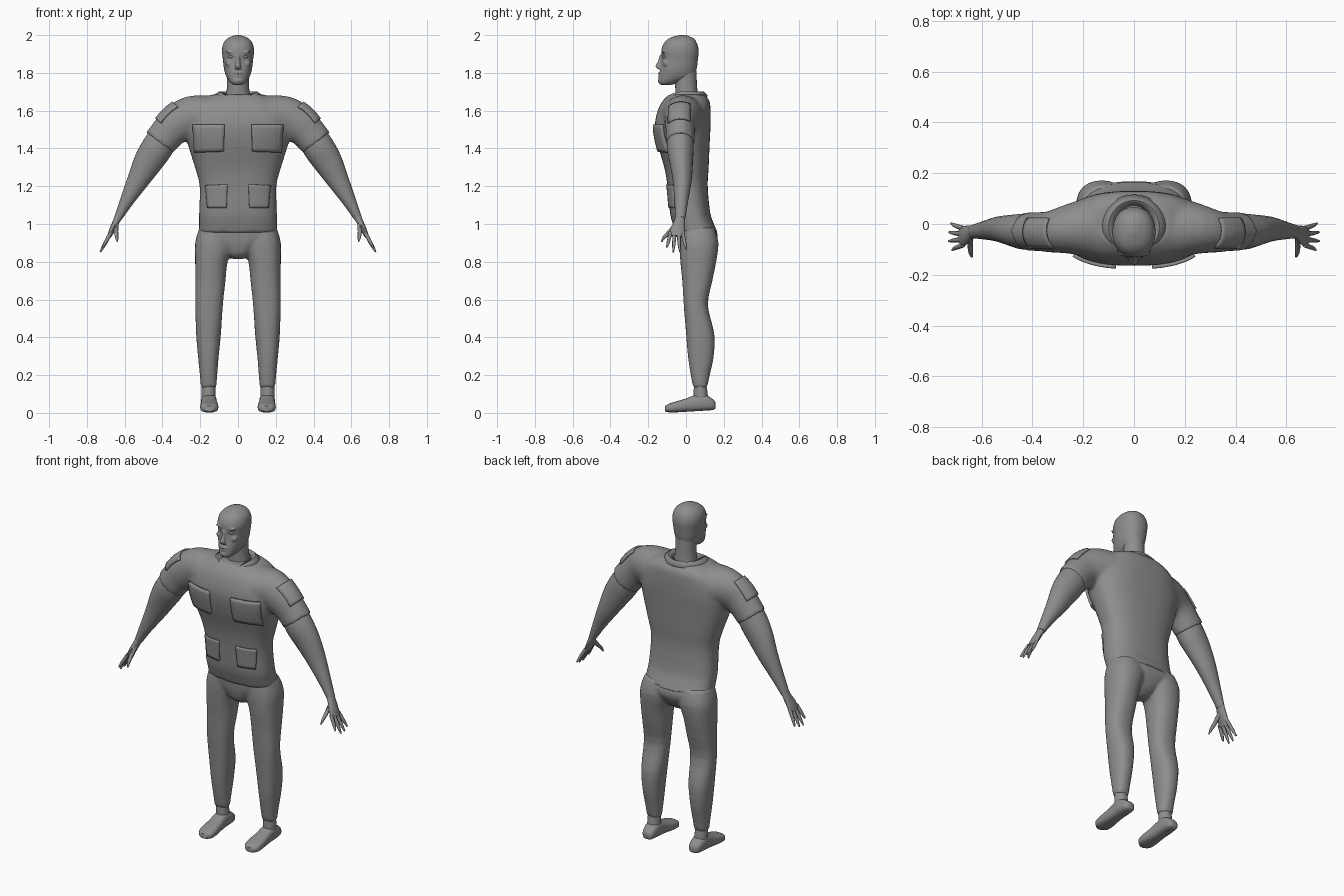
import bpy, bmesh, math
from mathutils import Vector, Matrix

if "Cube" in bpy.data.objects:
    bpy.data.objects.remove(bpy.data.objects["Cube"])

grey = bpy.data.materials.new("plain grey")
grey.use_nodes = True
grey.diffuse_color = (0.27, 0.27, 0.27, 1)
grey.node_tree.nodes["Principled BSDF"].inputs["Base Color"].default_value = grey.diffuse_color

X, Y, Z = Vector((1, 0, 0)), Vector((0, 1, 0)), Vector((0, 0, 1))


def spline(rows, steps):
    """Catmull-Rom interpolation of rows of numbers."""
    rows = [Vector(r) for r in rows]
    out = []
    for i in range(len(rows) - 1):
        a, b, c, d = rows[max(i - 1, 0)], rows[i], rows[i + 1], rows[min(i + 2, len(rows) - 1)]
        for k in range(steps):
            t = k / steps
            out.append(b + (c - a) * t / 2 + (a * 2 - b * 5 + c * 4 - d) * t * t / 2
                       + (b * 3 - a - c * 3 + d) * t ** 3 / 2)
    return out + [rows[-1]]


def loft(bm, rows, axes=None, side=1, power=2.0, sides=24, steps=3):
    """Skin rings (x, y, z, radius_u, radius_v); without axes they follow the path."""
    rows = spline(rows, steps)
    rings = []
    for i, row in enumerate(rows):
        centre = Vector(row[:3])
        if axes:
            u, v = axes
        else:
            t = Vector(rows[min(i + 1, len(rows) - 1)][:3]) - Vector(rows[max(i - 1, 0)][:3])
            u = Y.cross(t).normalized()
            v = t.cross(u).normalized()
        ring = []
        for k in range(sides):
            c, s = math.cos(math.tau * k / sides), math.sin(math.tau * k / sides)
            c, s = (math.copysign(abs(q) ** (2 / power), q) for q in (c, s))
            p = centre + u * c * max(row[3], 0.002) + v * s * max(row[4], 0.002)
            ring.append(bm.verts.new((p.x * side, p.y, p.z)))
        rings.append(ring)
    for a, b in zip(rings, rings[1:]):
        for k in range(sides):
            n = (k + 1) % sides
            bm.faces.new((a[k], a[n], b[n], b[k]))
    bm.faces.new(rings[0])
    bm.faces.new(rings[-1])


def upright(rows):
    """Turn (z, x centre, half width, front, back) into horizontal rings."""
    return [(x, (f + b) / 2, z, w, (b - f) / 2) for z, x, w, f, b in rows]


def blob(bm, centre, size, side=1, tilt=0):
    place = Matrix.Translation((centre[0] * side, centre[1], centre[2]))
    turn = Matrix.Rotation(tilt * side, 4, 'Y')
    bmesh.ops.create_uvsphere(bm, u_segments=12, v_segments=8, radius=1,
                              matrix=place @ turn @ Matrix.Diagonal((*size, 1)))


def finish(name, bm, voxel=0):
    bmesh.ops.recalc_face_normals(bm, faces=bm.faces)
    mesh = bpy.data.meshes.new(name)
    bm.to_mesh(mesh)
    bm.free()
    mesh.materials.append(grey)
    obj = bpy.data.objects.new(name, mesh)
    bpy.context.collection.objects.link(obj)
    bpy.ops.object.select_all(action='DESELECT')
    bpy.context.view_layer.objects.active = obj
    obj.select_set(True)
    bpy.ops.object.shade_smooth_by_angle(angle=math.radians(50))
    if voxel:
        m = obj.modifiers.new("blend", 'REMESH')
        m.mode, m.voxel_size, m.use_smooth_shade = 'VOXEL', voxel, True
        m = obj.modifiers.new("soften", 'SMOOTH')
        m.factor, m.iterations = 0.5, 4
    return obj


def patch(name, target, corners, centre, turn, thickness):
    """Cloth plate laid on the target along its own z axis."""
    bm = bmesh.new()
    n = 8
    (a, b, c, d) = [Vector((*p, 0)) for p in corners]
    grid = [[bm.verts.new(a.lerp(b, i / n).lerp(d.lerp(c, i / n), j / n)) for i in range(n + 1)]
            for j in range(n + 1)]
    for j in range(n):
        for i in range(n):
            bm.faces.new((grid[j][i], grid[j][i + 1], grid[j + 1][i + 1], grid[j + 1][i]))
    obj = finish(name, bm)
    if obj.data.polygons[0].normal.z < 0:
        obj.data.flip_normals()
    obj.matrix_world = Matrix.Translation(centre) @ turn
    m = obj.modifiers.new("lay on cloth", 'SHRINKWRAP')
    m.target, m.wrap_method, m.use_project_z = target, 'PROJECT', True
    m.use_negative_direction, m.use_positive_direction = True, False
    m = obj.modifiers.new("thickness", 'SOLIDIFY')
    m.thickness, m.offset = thickness, 1


SIDES = (("left", 1), ("right", -1))

# Shirt: torso blended with both short sleeves
bm = bmesh.new()
loft(bm, upright([(.955, 0, .208, -.055, .168), (1.0, 0, .206, -.07, .148), (1.06, 0, .206, -.085, .128),
                  (1.2, 0, .203, -.098, .115), (1.3, 0, .228, -.115, .12), (1.42, 0, .265, -.15, .125),
                  (1.52, 0, .285, -.165, .13), (1.6, 0, .26, -.15, .13), (1.65, 0, .21, -.125, .125),
                  (1.685, 0, .14, -.09, .1)]), (X, Y), power=2.5, sides=40)
for _, s in SIDES:
    loft(bm, [(.05, -.015, 1.54, .14, .135), (.16, -.015, 1.56, .122, .125), (.25, -.02, 1.565, .112, .1),
              (.32, -.03, 1.53, .104, .083), (.37, -.03, 1.485, .093, .077), (.415, -.03, 1.43, .09, .076)],
         side=s)
shirt = finish("shirt", bm, 0.011)

# Collar: folded band open at the throat
bm = bmesh.new()
strip = []
for k in range(33):
    f = abs(k - 16) / 16
    a = math.pi / 2 + (k - 16) / 16 * math.pi * 0.98
    c, s = math.cos(a), math.sin(a)
    drop = max(f - 0.5, 0) ** 2 * 0.26
    strip.append([bm.verts.new((c * w, s * d - 0.012, z - drop * g)) for w, d, z, g in
                  ((.072, .085, 1.69, 0.9), (.1, .105, 1.702, 1), (.135, .128, 1.678, 1.3))])
for a, b in zip(strip, strip[1:]):
    for i in range(2):
        bm.faces.new((a[i], a[i + 1], b[i + 1], b[i]))
collar = finish("collar", bm)
collar.modifiers.new("thickness", 'SOLIDIFY').thickness = 0.008

# Pockets and sleeve patches
facing = Matrix.Rotation(math.pi / 2, 4, 'X')
for label, s in SIDES:
    patch(label + "_chest_pocket", shirt, [(s * .075, -.07), (s * .225, -.075), (s * .235, .07), (s * .07, .07)],
          (0, -.5, 1.457), facing, .014)
    patch(label + "_waist_pocket", shirt, [(s * .06, -.065), (s * .16, -.065), (s * .17, .055), (s * .055, .06)],
          (0, -.5, 1.15), facing, .008)
    patch(label + "_sleeve_patch", shirt, [(-.062, -.055), (.062, -.055), (.062, .055), (-.062, .055)],
          (s * .46, -.035, 1.66), Matrix.Rotation(s * .86, 4, 'Y'), .009)

# Trousers: pelvis blended with both legs
bm = bmesh.new()
loft(bm, upright([(.815, 0, .03, .01, .08), (.84, 0, .07, -.02, .12), (.88, 0, .11, -.035, .15),
                  (.92, 0, .185, -.042, .168), (.96, 0, .2, -.045, .162), (1.0, 0, .19, -.045, .13)]),
     (X, Y), power=2.5, sides=32)
for _, s in SIDES:
    loft(bm, upright([(.98, .115, .09, -.03, .15), (.9, .125, .102, -.036, .172), (.8, .141, .086, -.03, .16),
                      (.7, .146, .08, -.02, .14), (.57, .153, .073, -.012, .116), (.42, .156, .066, 0, .15),
                      (.3, .157, .055, .01, .147), (.2, .156, .046, .025, .126), (.135, .156, .041, .038, .112)]),
         (X, Y), side=s, power=2.3)
finish("trousers", bm, 0.009)

# Forearms, hands, ankles and shoes
for label, s in SIDES:
    bm = bmesh.new()
    loft(bm, [(.39, -.03, 1.465, .08, .068), (.43, -.03, 1.40, .083, .071), (.475, -.025, 1.33, .077, .062),
              (.53, -.02, 1.23, .058, .05), (.59, -.025, 1.12, .036, .036), (.636, -.03, 1.03, .021, .026)], side=s)
    finish(label + "_forearm", bm)

    bm = bmesh.new()
    loft(bm, [(.63, -.03, 1.045, .02, .024), (.646, -.035, 1.01, .018, .03), (.665, -.045, .97, .016, .038),
              (.682, -.05, .935, .011, .039)], side=s, sides=12)
    for i in range(4):
        y = -.083 + i * .022
        reach = (.035, .048, .047, .04)[i]
        tip = y + (i - 1.5) * .013
        loft(bm, [(.672, y, .955, .01, .01), (.682 + reach * .5, (y + tip) / 2, .942 - reach, .0095, .009),
                  (.681 + reach, tip, .945 - reach * 1.95, .004, .004)], side=s, sides=8)
    loft(bm, [(.645, -.045, 1.0, .012, .016), (.645, -.085, .96, .011, .012), (.642, -.115, .93, .009, .009),
              (.638, -.13, .905, .003, .003)], side=s, sides=8)
    finish(label + "_hand", bm)

    bm = bmesh.new()
    loft(bm, upright([(.145, .156, .036, .042, .108), (.1, .156, .037, .04, .115), (.05, .156, .038, .04, .12)]),
         (X, Y), side=s)
    finish(label + "_ankle", bm)

    bm = bmesh.new()
    loft(bm, [(.152, .157, .04, .015, .014), (.153, .145, .043, .032, .027), (.154, .1, .055, .041, .043),
              (.154, .05, .052, .041, .043), (.153, 0, .041, .044, .035), (.152, -.05, .032, .048, .029),
              (.152, -.09, .026, .044, .023), (.152, -.112, .022, .022, .014)],
         (X, Z), side=s, power=2.8)
    finish(label + "_shoe", bm)

# Neck
bm = bmesh.new()
loft(bm, upright([(1.62, 0, .07, -.06, .07), (1.69, 0, .062, -.056, .062), (1.74, 0, .058, -.058, .058),
                  (1.81, 0, .058, -.06, .055)]), (X, Y))
finish("neck", bm)

# Head with brow, nose, cheeks and lips blended in
bm = bmesh.new()
loft(bm, upright([(1.737, 0, .025, -.135, -.075), (1.75, 0, .042, -.146, -.03), (1.78, 0, .062, -.143, .04),
                  (1.82, 0, .074, -.136, .056), (1.87, 0, .08, -.128, .063), (1.92, 0, .085, -.131, .067),
                  (1.96, 0, .076, -.115, .057), (1.985, 0, .052, -.085, .037), (2.0, 0, .016, -.04, 0)]),
     (X, Y), power=2.2, sides=32)
loft(bm, [(0, -.125, 1.895, .011, .014), (0, -.135, 1.86, .011, .014), (0, -.146, 1.835, .015, .017),
          (0, -.137, 1.82, .017, .012)], (X, Y), sides=12)
blob(bm, (0, -.136, 1.798), (.026, .014, .006))
blob(bm, (0, -.135, 1.784), (.023, .014, .007))
blob(bm, (0, -.136, 1.758), (.022, .014, .014))
for _, s in SIDES:
    blob(bm, (.036, -.117, 1.909), (.028, .012, .007), s, -.1)
    blob(bm, (.045, -.104, 1.85), (.022, .018, .02), s)
head = finish("head", bm, 0.0045)

# Eyes
for label, s in SIDES:
    bm = bmesh.new()
    blob(bm, (.035, -.114, 1.886), (.017, .012, .008), s)
    finish(label + "_eye", bm)
